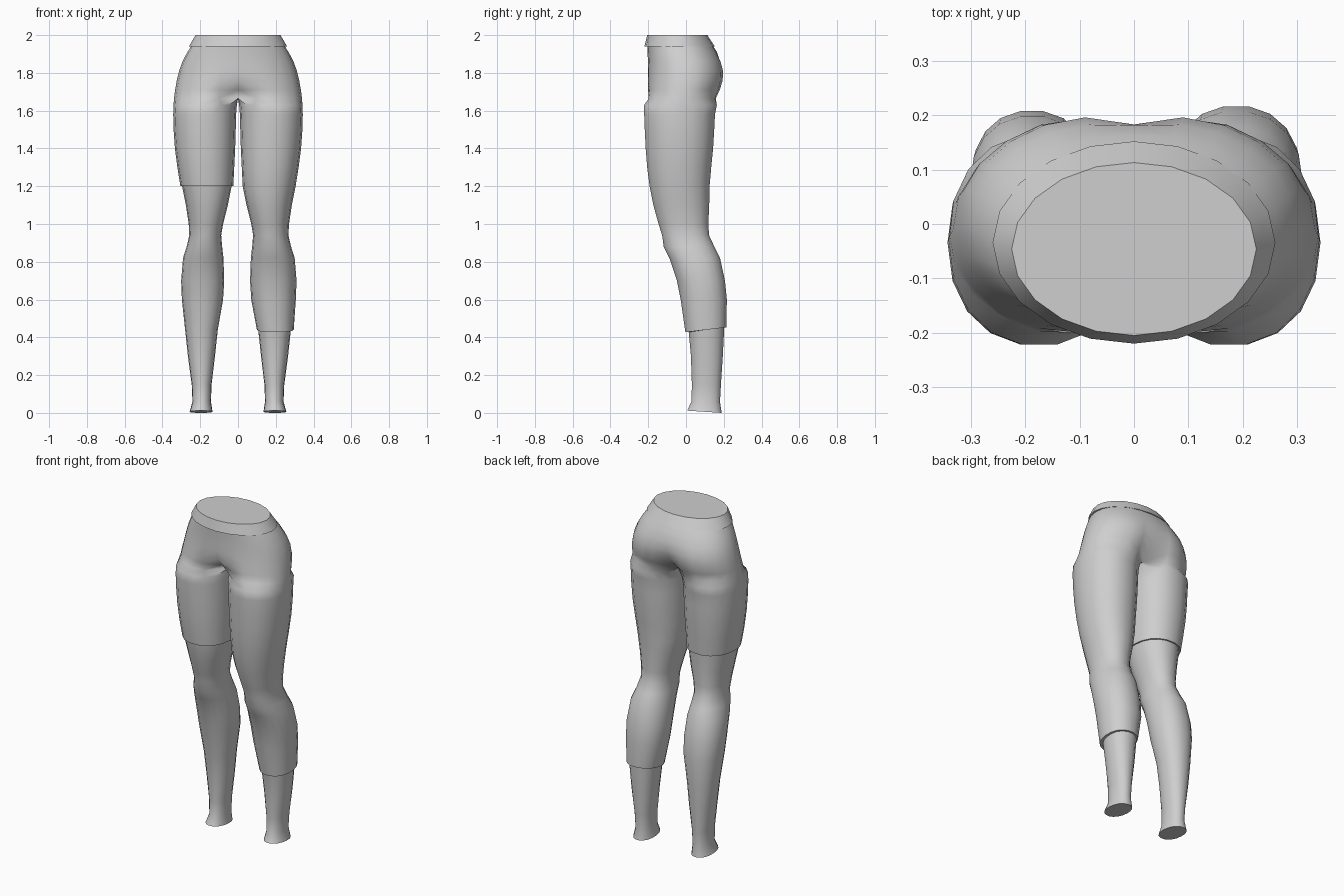
import bpy, bmesh, math

if "Cube" in bpy.data.objects:
    bpy.data.objects.remove(bpy.data.objects["Cube"])

grey = bpy.data.materials.new("light grey")
grey.diffuse_color = (0.62, 0.62, 0.62, 1)
grey.use_nodes = True
grey.node_tree.nodes["Principled BSDF"].inputs["Base Color"].default_value = grey.diffuse_color

# Leg sections: z, inner x, outer x, front y, back y
TROUSER = [
    (0.44, .100, .295, -.005, .215), (0.60, .070, .306, -.030, .218),
    (0.70, .064, .310, -.050, .208), (0.82, .068, .300, -.090, .182),
    (0.88, .075, .281, -.120, .152), (0.94, .080, .267, -.128, .124),
    (1.00, .070, .270, -.147, .120), (1.10, .045, .285, -.175, .125),
    (1.20, .025, .305, -.195, .127), (1.30, .020, .321, -.208, .136),
    (1.40, .015, .334, -.216, .146), (1.50, .012, .341, -.221, .152),
    (1.58, .010, .343, -.224, .156), (1.63, .006, .341, -.224, .166)]
SHIN = [
    (0.006, .135, .256, .005, .190), (0.06, .143, .241, .028, .181),
    (0.15, .140, .245, .030, .186), (0.30, .122, .265, .025, .196),
    (0.44, .107, .280, .012, .203)]
# Hip sections: z, half width, front y, back y, front cleft, back cleft
HIPS = [
    (1.665, .339, -.222, .178, .150, .100), (1.71, .333, -.217, .196, .065, .070),
    (1.76, .324, -.210, .208, .018, .045), (1.81, .312, -.205, .207, .004, .024),
    (1.86, .294, -.202, .191, 0, .010), (1.91, .268, -.203, .164, 0, 0),
    (1.945, .245, -.205, .142, 0, 0)]


def spow(v, p):
    return math.copysign(abs(v) ** p, v)


def leg_ring(row, side, inset=0.0, tilt=0.0):
    z, xi, xo, yf, yb = row
    cx, cy, rx, ry = (xi + xo) / 2, (yf + yb) / 2, (xo - xi) / 2 - inset, (yb - yf) / 2 - inset
    pts = []
    for i in range(18):
        a = math.radians(-120 + 20 * i)
        s = spow(math.sin(a), .92)
        pts.append((side * (cx + rx * spow(math.cos(a), .92)), cy + ry * s, z + tilt * s))
    return pts


def hip_ring(row, side):
    z, xo, yf, yb, cf, cb = row
    cy, ry = (yf + yb) / 2, (yb - yf) / 2
    pts = []
    for i in range(13):
        a = math.radians(-90 + 15 * i)
        x = xo * max(0, math.cos(a)) ** .92 if 0 < i < 12 else 0
        dip = math.exp(-(x / .07) ** 2)
        y = cy + ry * spow(math.sin(a), .9)
        y += cf * dip if i < 6 else -cb * dip
        pts.append((side * x, y, z))
    y0, y1 = pts[0][1], pts[-1][1]
    pts += [(0, y1 + (y0 - y1) * k / 6, z) for k in range(1, 6)]
    return pts


def loft(bm, rings, cap_start=False, cap_end=False):
    vs = [[bm.verts.new(p) for p in r] for r in rings]
    for a, b in zip(vs, vs[1:]):
        for i in range(len(a)):
            q = (a[i], a[i - 1], b[i - 1], b[i])
            # leave out the hidden wall where both halves meet
            if any(abs(v.co.x) > 1e-6 for v in q):
                bm.faces.new(q)
    if cap_start:
        bm.faces.new(vs[0])
    if cap_end:
        bm.faces.new(vs[-1])


def finish(bm, name, angle=50):
    bmesh.ops.remove_doubles(bm, verts=bm.verts, dist=1e-4)
    bmesh.ops.recalc_face_normals(bm, faces=bm.faces)
    me = bpy.data.meshes.new(name)
    bm.to_mesh(me)
    bm.free()
    me.materials.append(grey)
    ob = bpy.data.objects.new(name, me)
    bpy.context.collection.objects.link(ob)
    bpy.ops.object.select_all(action='DESELECT')
    ob.select_set(True)
    bpy.context.view_layer.objects.active = ob
    bpy.ops.object.shade_smooth_by_angle(angle=math.radians(angle))
    return ob


# Trousers: one leg cut at the thigh, the other below the calf
bm = bmesh.new()
for side, hem, tilt in ((-1, 1.2, 0), (1, 0.44, .013)):
    rows = [r for r in TROUSER if r[0] >= hem - 1e-6]
    rings = [leg_ring(rows[0], side, .018, tilt), leg_ring(rows[0], side, 0, tilt)]
    rings += [leg_ring(r, side) for r in rows[1:]]
    rings += [hip_ring(r, side) for r in HIPS]
    loft(bm, rings)
finish(bm, "trousers", 65)

# Bare legs under the hems
for side, top, name in ((-1, 1.3, "left_leg"), (1, 0.6, "right_leg")):
    bm = bmesh.new()
    rings = [leg_ring(SHIN[0], side, 0, -.006)] + [leg_ring(r, side) for r in SHIN[1:]]
    rings += [leg_ring(r, side, .009) for r in TROUSER[1:] if r[0] <= top]
    loft(bm, rings, True, True)
    finish(bm, name)

# Waistband with a flat closed top
bm = bmesh.new()
band = []
for z, rx, yf, yb in ((1.94, .225, -.19, .12), (1.94, .26, -.22, .152), (2.0, .225, -.205, .113)):
    band.append([(rx * math.cos(a), (yf + yb) / 2 + (yb - yf) / 2 * math.sin(a), z)
                 for a in (math.tau * i / 20 for i in range(20))])
loft(bm, band, False, True)
finish(bm, "waistband", 40)
